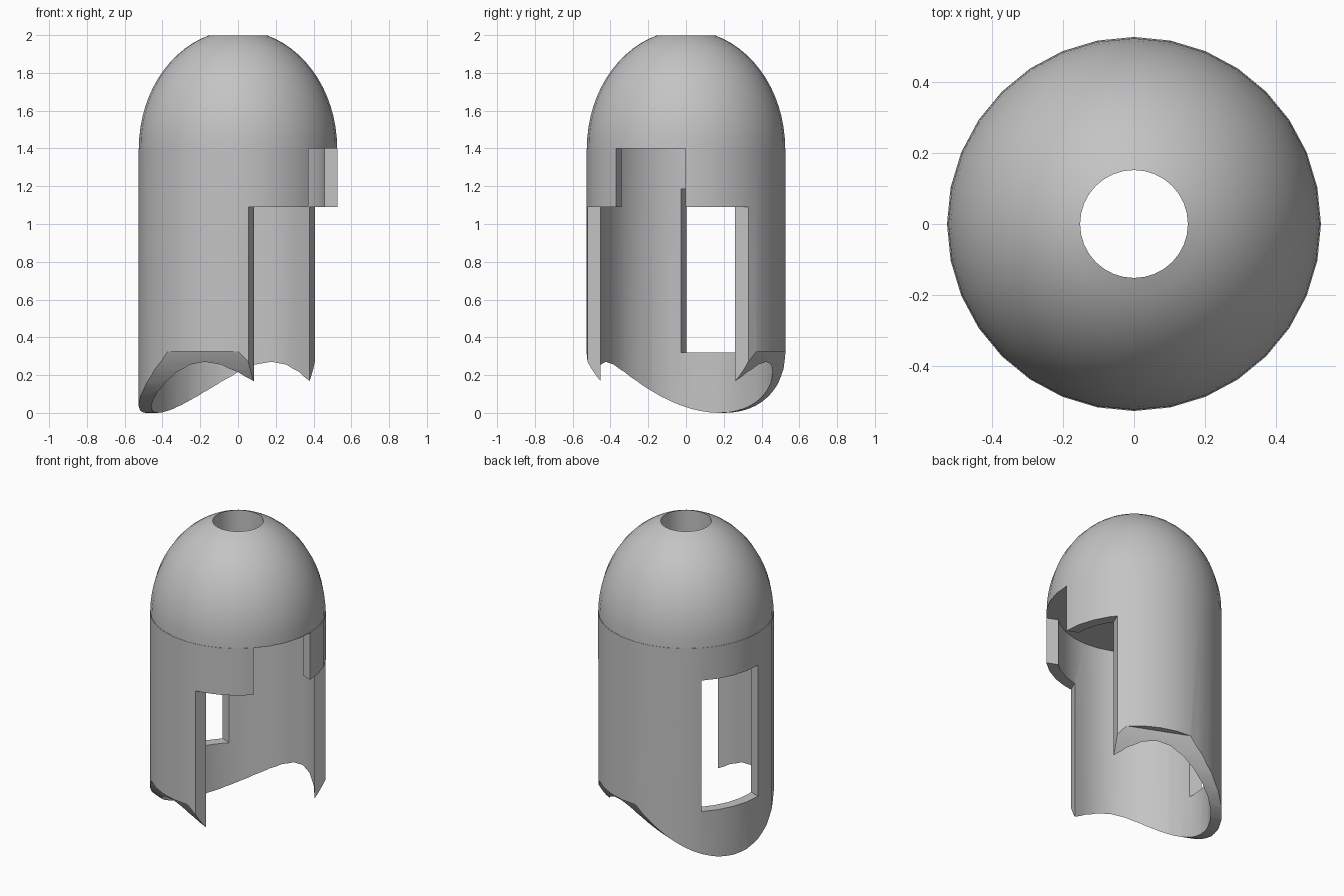
import bpy, bmesh, math
from mathutils import Matrix

cube = bpy.data.objects.get("Cube")
if cube:
    bpy.data.objects.remove(cube, do_unlink=True)

SEGMENTS = 32
R_OUT, R_IN, R_HOLE = 0.527, 0.46, 0.152
DOME_Z, DOME_R, DOME_H = 1.4, 0.525, 0.626
LEDGE_Z = 0.325
TURN = Matrix.Rotation(math.radians(-22.5), 4, "Z")  # direction of the openings

grey = bpy.data.materials.new("plain_grey")
grey.use_nodes = True
grey.diffuse_color = (0.55, 0.55, 0.55, 1)
grey.node_tree.nodes["Principled BSDF"].inputs["Base Color"].default_value = grey.diffuse_color


def finish(name, bm):
    bmesh.ops.recalc_face_normals(bm, faces=bm.faces)
    mesh = bpy.data.meshes.new(name)
    bm.to_mesh(mesh)
    bm.free()
    mesh.materials.append(grey)
    obj = bpy.data.objects.new(name, mesh)
    bpy.context.collection.objects.link(obj)
    return obj


def dome_arc(steps=14):
    """Dome section from its base up to the rim of the top hole."""
    end = math.acos(R_HOLE / DOME_R)
    return [(DOME_R * math.cos(end * i / steps), DOME_Z + DOME_H * math.sin(end * i / steps))
            for i in range(steps + 1)]


def prism(name, u, outline):
    """Outline in (v, z) pushed along the direction of the openings."""
    bm = bmesh.new()
    ends = [[bm.verts.new((x, v, z)) for v, z in outline] for x in u]
    for end in ends:
        bm.faces.new(end)
    for i in range(len(outline)):
        j = (i + 1) % len(outline)
        bm.faces.new((ends[0][i], ends[0][j], ends[1][j], ends[1][i]))
    bm.transform(TURN)
    return finish(name, bm)


def box(name, u, half_width, low, high):
    w = half_width
    return prism(name, u, [(-w, low), (w, low), (w, high), (-w, high)])


def cut(target, cutter):
    mod = target.modifiers.new("cut", "BOOLEAN")
    mod.operation, mod.solver, mod.object = "DIFFERENCE", "EXACT", cutter
    bpy.context.view_layer.objects.active = target
    bpy.ops.object.modifier_apply(modifier=mod.name)
    bpy.data.objects.remove(cutter, do_unlink=True)


# Shell with a thick dome, a closed section turned around the vertical axis
section = [(R_IN, -0.05), (R_OUT, -0.05), (R_OUT, DOME_Z)]
section += dome_arc() + [(R_HOLE, DOME_Z), (R_IN, DOME_Z)]
bm = bmesh.new()
rings = []
for k in range(SEGMENTS):
    a = 2 * math.pi * k / SEGMENTS
    rings.append([bm.verts.new((r * math.cos(a), r * math.sin(a), z)) for r, z in section])
for k in range(SEGMENTS):
    one, two = rings[k], rings[(k + 1) % SEGMENTS]
    for i in range(len(section)):
        j = (i + 1) % len(section)
        bm.faces.new((one[i], two[i], two[j], one[j]))
shell = finish("domed_shell", bm)

# Rounded underside: remove what lies below a lying half-round trough
reach = math.acos(1 - LEDGE_Z / R_OUT)
angles = [reach * (i / 12 - 1) for i in range(25)]
trough = [(R_OUT * math.sin(a), R_OUT * (1 - math.cos(a))) for a in angles]
cut(shell, prism("underside_cutter", (-1, 1),
                 [(-1, LEDGE_Z)] + trough + [(1, LEDGE_Z), (1, -1), (-1, -1)]))

# Tall side opening, notch above it, and window opposite
cut(shell, box("side_opening", (0.25, 1), 1, -1.5, 1.09))
cut(shell, box("upper_notch", (0.1, 1), 0.2, 1, 1.399))
cut(shell, box("window", (-1, -0.1), 0.2, 0.32, 1.185))

# Smooth walls with crisp cut edges
bpy.ops.object.select_all(action="DESELECT")
shell.select_set(True)
bpy.context.view_layer.objects.active = shell
bpy.ops.object.shade_smooth_by_angle(angle=math.radians(30))
